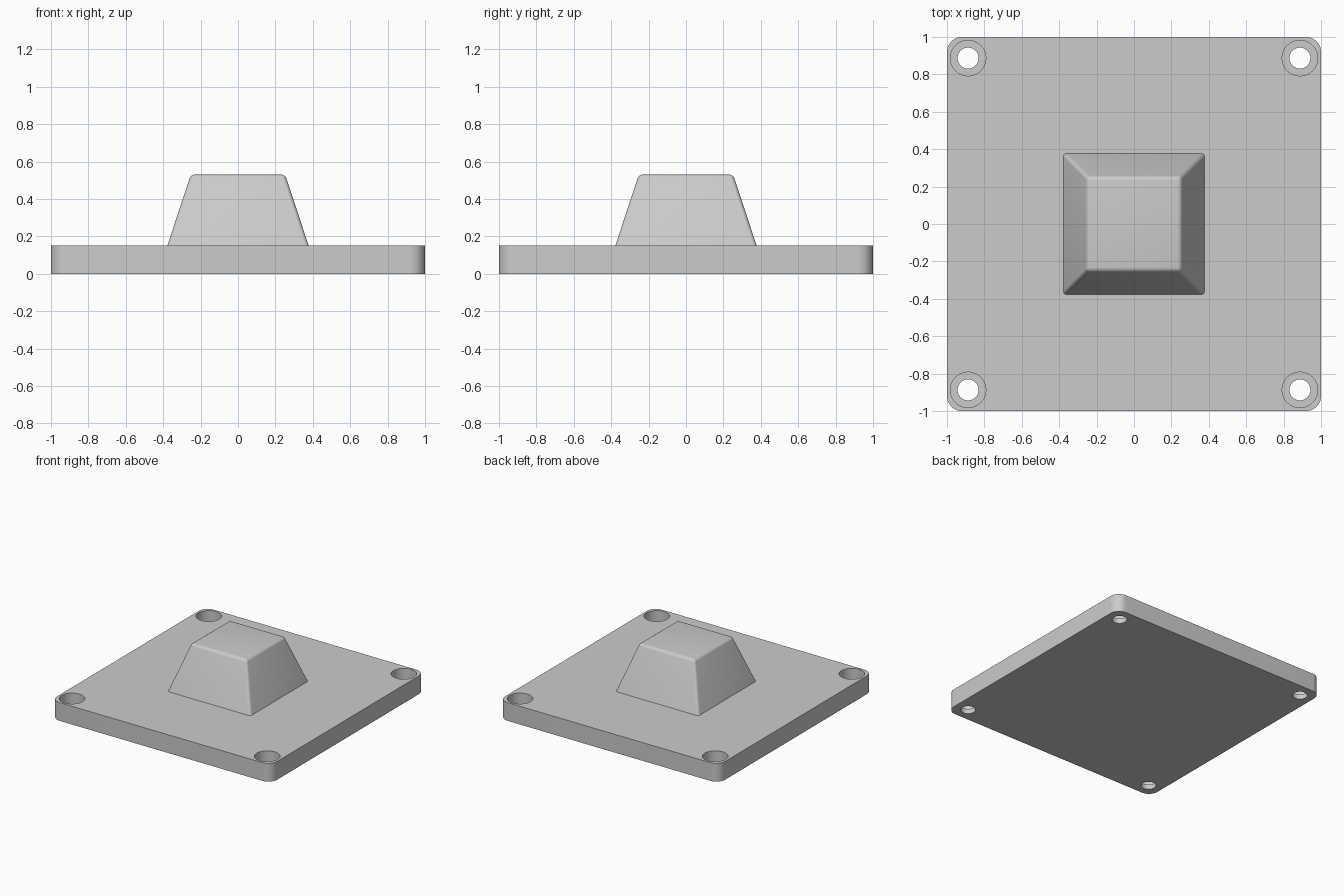
import bpy, bmesh, math

default = bpy.data.objects.get("Cube")
if default:
    bpy.data.objects.remove(default, do_unlink=True)

grey = bpy.data.materials.new("light grey")
grey.use_nodes = True
COLOUR = (0.6, 0.6, 0.6, 1)
grey.diffuse_color = COLOUR
grey.node_tree.nodes["Principled BSDF"].inputs["Base Color"].default_value = COLOUR

THICK = 0.15      # plate thickness
HOLE_POS = 0.887  # hole centre offset from the middle


def add_block(name, z0, z1, half0, half1):
    """Square block tapering from half-width half0 to half1."""
    bm = bmesh.new()
    bmesh.ops.create_cube(bm, size=2)
    for v in bm.verts:
        half, z = (half1, z1) if v.co.z > 0 else (half0, z0)
        v.co = (v.co.x * half, v.co.y * half, z)
    return bm


def finish(bm, name):
    bmesh.ops.recalc_face_normals(bm, faces=bm.faces)
    mesh = bpy.data.meshes.new(name)
    bm.to_mesh(mesh)
    bm.free()
    mesh.materials.append(grey)
    obj = bpy.data.objects.new(name, mesh)
    bpy.context.collection.objects.link(obj)
    return obj


def is_upright(edge):
    return abs(edge.verts[0].co.z - edge.verts[1].co.z) > 0.01


def select_only(obj):
    bpy.ops.object.select_all(action="DESELECT")
    obj.select_set(True)
    bpy.context.view_layer.objects.active = obj


# Base plate with rounded corners
bm = add_block("base_plate", 0, THICK, 1, 1)
bmesh.ops.bevel(bm, geom=[e for e in bm.edges if is_upright(e)],
                offset=0.08, segments=12, profile=0.5, affect="EDGES")
plate = finish(bm, "base_plate")

# Counterbored screw holes, one in each corner
bm = bmesh.new()
for radius, bottom in ((0.056, -0.1), (0.095, 0.04)):
    top = THICK + 0.1
    for sx in (-1, 1):
        for sy in (-1, 1):
            made = bmesh.ops.create_cone(
                bm, cap_ends=True, segments=48, radius1=radius,
                radius2=radius, depth=top - bottom)
            bmesh.ops.translate(
                bm, verts=made["verts"],
                vec=(sx * HOLE_POS, sy * HOLE_POS, (top + bottom) / 2))
cutter = finish(bm, "hole_cutter")
cutter.hide_render = True
cut = plate.modifiers.new("holes", "BOOLEAN")
cut.operation = "DIFFERENCE"
cut.solver = "EXACT"
cut.use_self = True
cut.object = cutter
select_only(plate)
bpy.ops.object.modifier_apply(modifier=cut.name)
bpy.data.objects.remove(cutter, do_unlink=True)

# Tapered central boss with softened sides and top, sunk slightly into the plate
SINK = 0.01
SLOPE = 0.126 / 0.38
bm = add_block("centre_boss", THICK - SINK, 0.53, 0.378 + SINK * SLOPE, 0.252)
edges = [e for e in bm.edges if max(v.co.z for v in e.verts) > 0.5]
bmesh.ops.bevel(bm, geom=edges, offset=0.02, segments=5, profile=0.5, affect="EDGES")
boss = finish(bm, "centre_boss")

for obj in (plate, boss):
    select_only(obj)
    bpy.ops.object.shade_smooth_by_angle(angle=math.radians(30))
